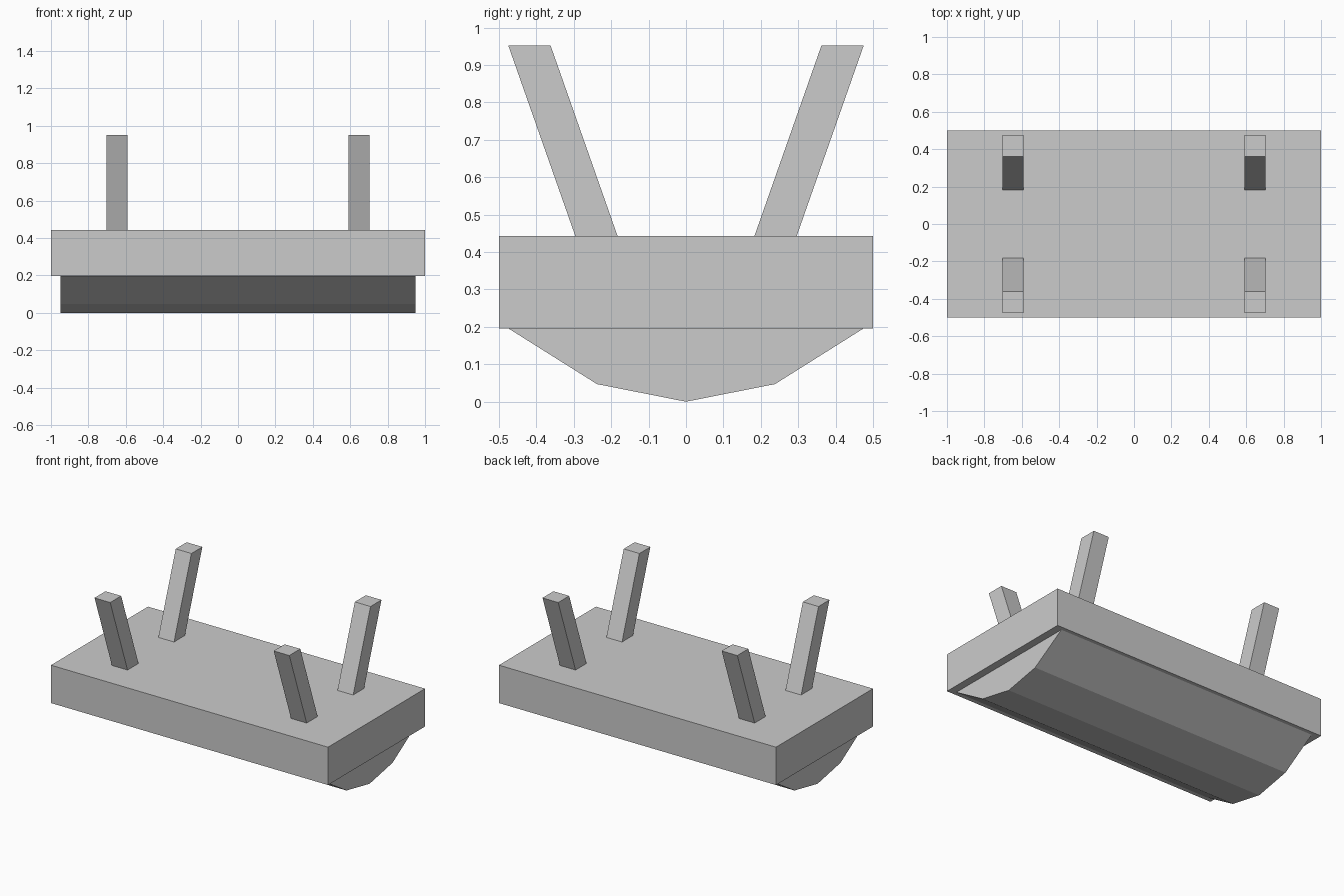
import bpy

if "Cube" in bpy.data.objects:
    bpy.data.objects.remove(bpy.data.objects["Cube"])


def prism(name, sections):
    """Closed solid lofted between two matching outlines."""
    a, b = sections
    n = len(a)
    faces = [tuple(range(n))[::-1], tuple(range(n, 2 * n))]
    faces += [(i, (i + 1) % n, n + (i + 1) % n, n + i) for i in range(n)]
    mesh = bpy.data.meshes.new(name)
    mesh.from_pydata(a + b, [], faces)
    obj = bpy.data.objects.new(name, mesh)
    bpy.context.collection.objects.link(obj)
    return obj


def rect(x0, x1, y0, y1, z):
    return [(x0, y0, z), (x1, y0, z), (x1, y1, z), (x0, y1, z)]


BASE, TOP = 0.196, 0.443

# Main slab
prism("slab", [rect(-1, 1, -0.5, 0.5, BASE), rect(-1, 1, -0.5, 0.5, TOP)])

# Faceted rounded underside, extruded along x
profile = [(-0.475, BASE), (-0.238, 0.047), (0, 0), (0.238, 0.047), (0.475, BASE)]
prism("rounded_underside", [[(x, y, z) for y, z in profile] for x in (-0.95, 0.95)])

# One outward-leaning leg, mirrored to all four corners
leg = prism("splayed_legs", [rect(0.59, 0.703, 0.183, 0.296, TOP),
                             rect(0.59, 0.703, 0.362, 0.475, 0.952)])
mirror = leg.modifiers.new("four_corners", 'MIRROR')
mirror.use_axis = (True, True, False)
mirror.use_mirror_merge = False
